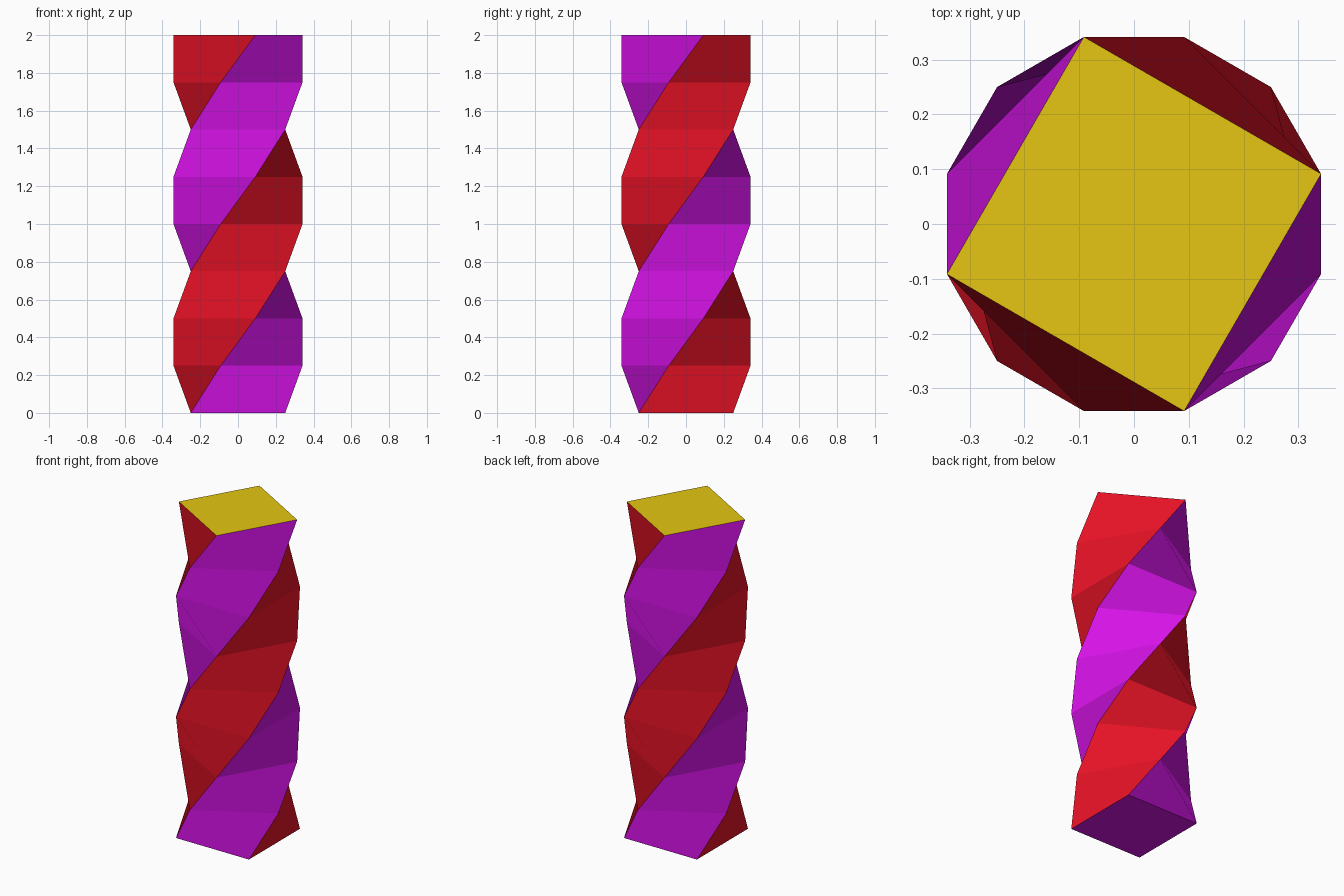
import bpy, bmesh
from math import radians, cos, sin, sqrt

cube = bpy.data.objects.get("Cube")
if cube:
    bpy.data.objects.remove(cube, do_unlink=True)

SIDE, LAYERS, HEIGHT, TWIST = 0.5, 8, 2.0, 30
RADIUS = SIDE / sqrt(2)


def material(name, color):
    mat = bpy.data.materials.new(name)
    mat.use_nodes = True
    mat.diffuse_color = color
    mat.node_tree.nodes["Principled BSDF"].inputs["Base Color"].default_value = color
    return mat


mesh = bpy.data.meshes.new("twisted_column")
column = bpy.data.objects.new("twisted_column", mesh)
bpy.context.collection.objects.link(column)
for mat in (material("purple", (0.66, 0.006, 0.79, 1)),
            material("red", (0.79, 0.006, 0.019, 1)),
            material("yellow", (0.79, 0.565, 0.006, 1))):
    mesh.materials.append(mat)

bm = bmesh.new()


# Square ring, turned a little further at every level
def ring(level):
    angles = [radians(225 + 90 * i + TWIST * level) for i in range(4)]
    return [bm.verts.new((RADIUS * cos(a), RADIUS * sin(a), HEIGHT * level / LAYERS))
            for a in angles]


rings = [ring(k) for k in range(LAYERS + 1)]

# Spiral sides in alternating purple and red; quads split on the short diagonal
for low, high in zip(rings, rings[1:]):
    for i in range(4):
        j = (i + 1) % 4
        face = bm.faces.new((low[j], high[j], high[i], low[i]))
        face.material_index = i % 2

# Flat ends: purple base and yellow top
bm.faces.new(rings[0][::-1]).material_index = 0
bm.faces.new(rings[-1]).material_index = 2

bm.to_mesh(mesh)
bm.free()
